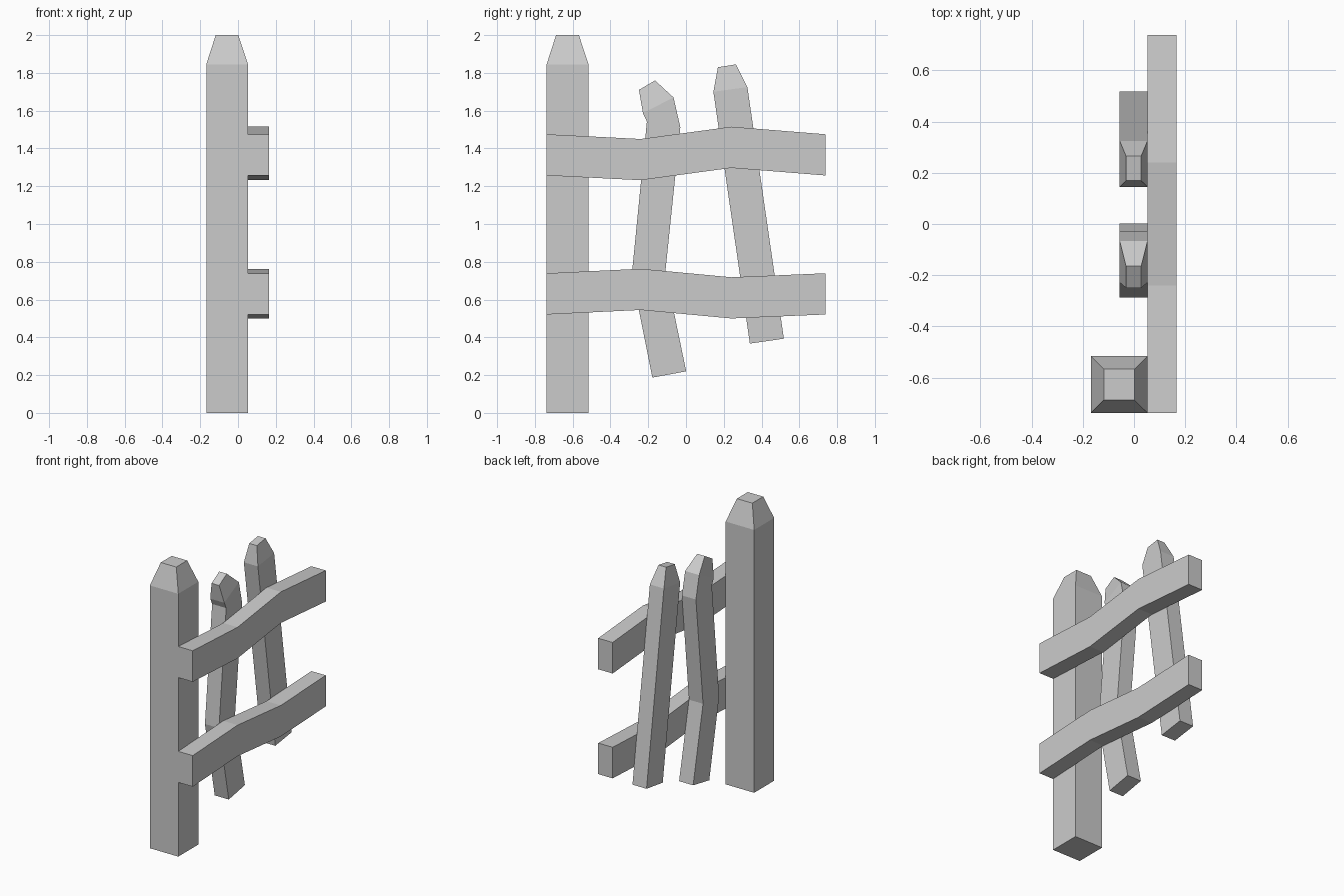
import bpy, bmesh

if "Cube" in bpy.data.objects:
    bpy.data.objects.remove(bpy.data.objects["Cube"])


def loft(name, sections):
    """Skin four-cornered sections: (y, z) of one edge, (y, z) of the other, x min, x max."""
    bm = bmesh.new()
    rings = []
    for (ya, za), (yb, zb), x0, x1 in sections:
        corners = [(x0, ya, za), (x1, ya, za), (x1, yb, zb), (x0, yb, zb)]
        rings.append([bm.verts.new(c) for c in corners])
    for r, s in zip(rings, rings[1:]):
        for i in range(4):
            j = (i + 1) % 4
            bm.faces.new((r[i], r[j], s[j], s[i]))
    bm.faces.new(rings[0][::-1])
    bm.faces.new(rings[-1])
    bmesh.ops.recalc_face_normals(bm, faces=bm.faces)
    mesh = bpy.data.meshes.new(name)
    bm.to_mesh(mesh)
    bm.free()
    obj = bpy.data.objects.new(name, mesh)
    bpy.context.collection.objects.link(obj)
    return obj


def rail(name, bottoms, height=0.218):
    ys = (-0.738, -0.24, 0.24, 0.738)
    loft(name, [((y, z), (y, z + height), 0.053, 0.165) for y, z in zip(ys, bottoms)])


def picket(name, edges):
    # full thickness up to the shoulder, narrowed at the tip
    body = [(a, b, -0.056, 0.053) for a, b in edges[:-1]]
    a, b = edges[-1]
    loft(name, body + [(a, b, -0.031, 0.028)])


# Square post with a tapered top
loft("post", [
    ((-0.738, 0), (-0.516, 0), -0.168, 0.053),
    ((-0.738, 1.845), (-0.516, 1.845), -0.168, 0.053),
    ((-0.688, 2.0), (-0.567, 2.0), -0.118, 0.002),
])

# Two crooked rails
rail("upper_rail", (1.257, 1.232, 1.297, 1.257))
rail("lower_rail", (0.521, 0.545, 0.5, 0.521))

# Bent picket with a cracked tip
picket("bent_picket", [
    ((-0.178, 0.187), (0.001, 0.22)),
    ((-0.287, 0.73), (-0.109, 0.75)),
    ((-0.207, 1.542), (-0.03, 1.512)),
    ((-0.228, 1.587), (-0.066, 1.67)),
    ((-0.249, 1.71), (-0.164, 1.76)),
])

# Straight leaning picket
picket("leaning_picket", [
    ((0.338, 0.367), (0.518, 0.393)),
    ((0.145, 1.7), (0.325, 1.725)),
    ((0.169, 1.83), (0.265, 1.845)),
])
